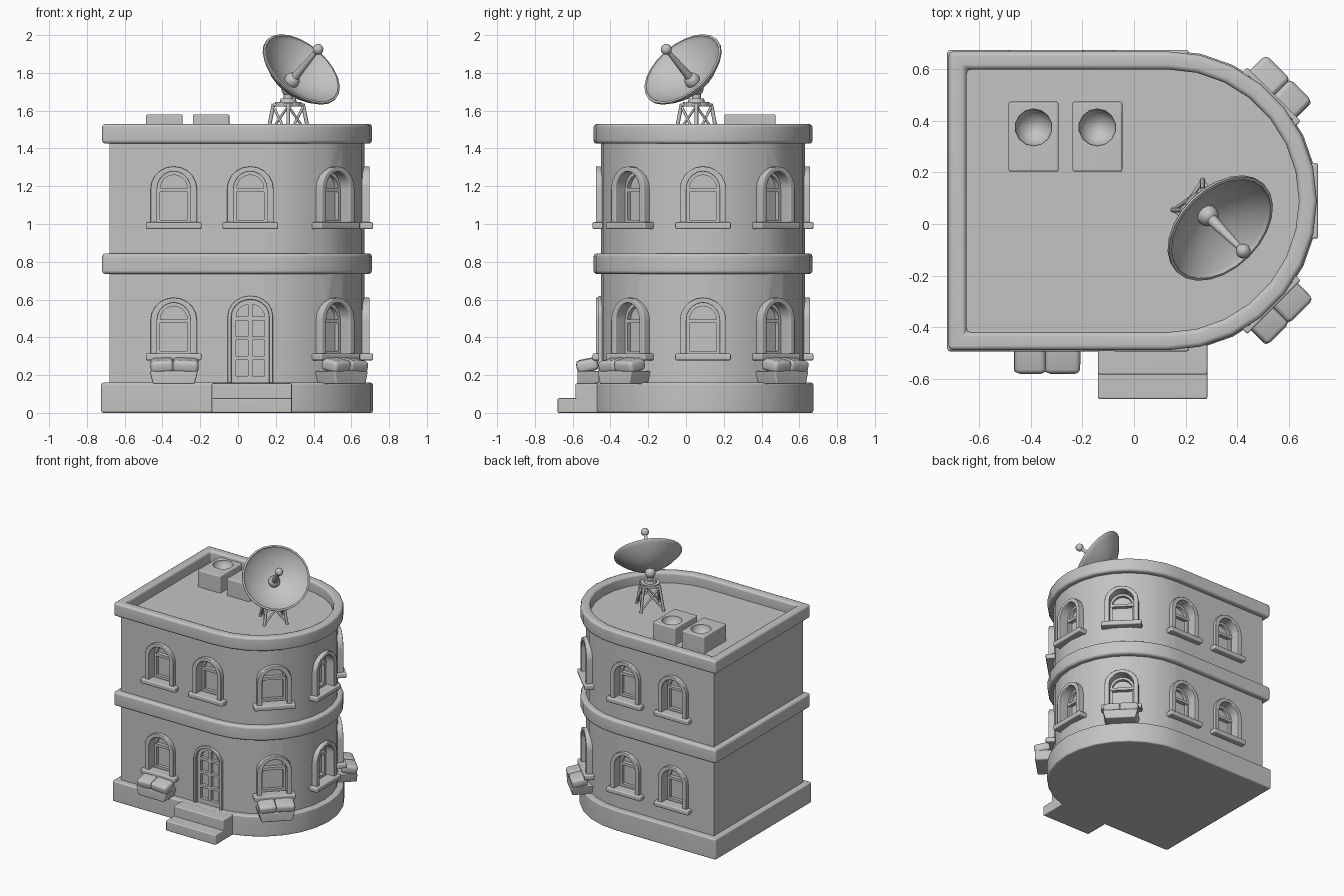
import bpy, bmesh
from math import sin, cos, pi, radians
from mathutils import Vector, Matrix

cube = bpy.data.objects.get("Cube")
if cube:
    bpy.data.objects.remove(cube, do_unlink=True)

GREY = (0.55, 0.55, 0.54, 1)
stone = bpy.data.materials.new("plain grey")
stone.use_nodes = True
stone.diffuse_color = GREY
stone.node_tree.nodes["Principled BSDF"].inputs["Base Color"].default_value = GREY
made = []


def finish(name, bm, matrix=None, bevel=0.0, segments=2):
    bmesh.ops.recalc_face_normals(bm, faces=bm.faces)
    if bevel:
        sharp = [e for e in bm.edges if e.calc_face_angle(0) > radians(35)]
        bmesh.ops.bevel(bm, geom=sharp, offset=bevel, segments=segments,
                        profile=0.5, affect='EDGES', clamp_overlap=True)
    if matrix is not None:
        bm.transform(matrix)
    mesh = bpy.data.meshes.new(name)
    bm.to_mesh(mesh)
    bm.free()
    mesh.materials.append(stone)
    obj = bpy.data.objects.new(name, mesh)
    bpy.context.collection.objects.link(obj)
    made.append(obj)
    return obj


def add_prism(bm, outline, z0, z1, inner=None):
    """Extruded outline; with an inner outline of equal length it is a ring."""
    def loop(pts, z):
        return [bm.verts.new((x, y, z)) for x, y in pts]

    def bridge(a, b):
        for i in range(len(a)):
            j = (i + 1) % len(a)
            bm.faces.new((a[i], a[j], b[j], b[i]))
    low, high = loop(outline, z0), loop(outline, z1)
    bridge(low, high)
    if inner:
        in_low, in_high = loop(inner, z0), loop(inner, z1)
        bridge(in_high, in_low)
        bridge(high, in_high)
        bridge(in_low, low)
    else:
        bm.faces.new(high)
        bm.faces.new(low[::-1])


def prism(name, outline, z0, z1, inner=None, matrix=None, bevel=0.0):
    bm = bmesh.new()
    add_prism(bm, outline, z0, z1, inner)
    return finish(name, bm, matrix, bevel)


def rect(x0, x1, y0, y1):
    return [(x0, y0), (x1, y0), (x1, y1), (x0, y1)]


def footprint(grow, steps=14):
    """Building plan: square on one end, half round on the other."""
    r = 0.54 + grow
    arc = [(0.13 + r * sin(pi * i / steps), 0.09 - r * cos(pi * i / steps))
           for i in range(steps + 1)]
    return [(-0.68 - grow, 0.09 - r)] + arc + [(-0.68 - grow, 0.09 + r)]


def arch(half, bottom, spring, top, steps=10):
    arc = [(half * cos(pi * i / steps), spring + (top - spring) * sin(pi * i / steps))
           for i in range(steps + 1)]
    return [(-half, bottom), (half, bottom)] + arc


def on_wall(x, y, normal, z=0.0):
    """Local x runs along the wall, local y up, local z outward."""
    n = Vector(normal).normalized()
    u = Vector((0, 0, 1)).cross(n)
    m = Matrix((u, (0, 0, 1), n)).transposed().to_4x4()
    m.translation = (x, y, z)
    return m


def rod(name, a, b, r0, r1=None, sides=8):
    a, b = Vector(a), Vector(b)
    bm = bmesh.new()
    bmesh.ops.create_cone(bm, cap_ends=True, segments=sides, radius1=r0,
                          radius2=r0 if r1 is None else r1, depth=(b - a).length)
    m = Matrix.Translation((a + b) / 2) @ (b - a).to_track_quat('Z', 'Y').to_matrix().to_4x4()
    return finish(name, bm, m)


def ball(name, centre, r, sides=14):
    bm = bmesh.new()
    bmesh.ops.create_uvsphere(bm, u_segments=sides, v_segments=sides // 2 + 1, radius=r)
    return finish(name, bm, Matrix.Translation(centre))


def carve(obj, cutter_bm):
    cutter = finish("cutter", cutter_bm)
    cutter.hide_render = True
    made.remove(cutter)
    mod = obj.modifiers.new("openings", 'BOOLEAN')
    mod.operation, mod.solver, mod.object = 'DIFFERENCE', 'EXACT', cutter
    graph = bpy.context.evaluated_depsgraph_get()
    mesh = bpy.data.meshes.new_from_object(obj.evaluated_get(graph))
    obj.modifiers.clear()
    obj.data = mesh
    bpy.data.objects.remove(cutter, do_unlink=True)


# Body, plinth, bands
walls = prism("walls_and_roof", footprint(0), 0.1, 1.45)
prism("plinth", footprint(0.045), 0, 0.16, bevel=0.012)
prism("middle_band", footprint(0.04), 0.735, 0.845, inner=footprint(-0.03), bevel=0.018)
prism("roof_cornice", footprint(0.04), 1.425, 1.53, inner=footprint(-0.03), bevel=0.018)
prism("upper_step", rect(-0.14, 0.285, -0.585, -0.4), 0, 0.157, bevel=0.008)
prism("lower_step", rect(-0.14, 0.285, -0.68, -0.4), 0, 0.078, bevel=0.008)

# Window positions around the house
spots = []
for x in (-0.34, 0.065):
    spots += [(x, -0.45, (0, -1, 0)), (x, 0.63, (0, 1, 0))]
for deg in (-45, 0, 45):
    c, s = cos(radians(deg)), sin(radians(deg))
    spots.append((0.13 + 0.54 * c, 0.09 + 0.54 * s, (c, s, 0)))
door_spot = spots[2]
flower_spots = [spots[0], spots[4], spots[6]]

# Windows
hole = arch(0.088, 0.99, 1.185, 1.278)
cuts = bmesh.new()


def cut_opening(outline, depth, matrix):
    before = set(cuts.verts)
    add_prism(cuts, outline, -depth, 0.1)
    bmesh.ops.transform(cuts, matrix=matrix, verts=[v for v in cuts.verts if v not in before])


for level in (0, -0.695):
    for spot in spots:
        if level and spot == door_spot:
            continue
        m = on_wall(*spot, z=level)
        cut_opening(hole, 0.07, m)
        prism("window_frame", arch(0.123, 0.98, 1.185, 1.305), -0.03, 0.027,
              inner=hole, matrix=m, bevel=0.008)
        prism("window_sash", arch(0.09, 0.99, 1.185, 1.28), -0.075, -0.045,
              inner=arch(0.072, 1.022, 1.185, 1.26), matrix=m)
        prism("window_crossbar", rect(-0.085, 0.085, 1.17, 1.19), -0.075, -0.04, matrix=m)
        prism("window_sill", rect(-0.147, 0.147, 0.973, 1.01), -0.04, 0.045, matrix=m, bevel=0.008)

# Door
m = on_wall(*door_spot)
opening = arch(0.1, 0.155, 0.51, 0.6)
cut_opening(opening, 0.035, m)
prism("door_frame", arch(0.12, 0.155, 0.51, 0.62), -0.03, 0.014, inner=opening, matrix=m, bevel=0.005)
prism("door_leaf", arch(0.102, 0.155, 0.51, 0.602), -0.04, -0.008,
      inner=arch(0.075, 0.195, 0.51, 0.575), matrix=m)
prism("door_mullion", rect(-0.011, 0.011, 0.18, 0.59), -0.04, -0.01, matrix=m)
for z in (0.29, 0.395, 0.5):
    prism("door_crossbar", rect(-0.08, 0.08, z - 0.01, z + 0.01), -0.04, -0.01, matrix=m)
carve(walls, cuts)

# Flower boxes with two rounded clumps
for spot in flower_spots:
    m = on_wall(*spot)
    prism("flower_box", [(-0.11, 0.152), (0.11, 0.152), (0.128, 0.222), (-0.128, 0.222)],
          -0.03, 0.125, matrix=m, bevel=0.008)
    for x, half, tilt in ((-0.062, 0.061, 0.06), (0.063, 0.068, -0.05)):
        lean = Matrix.Translation((x, 0.252, 0.075)) @ Matrix.Rotation(tilt, 4, 'Z') \
            @ Matrix.Rotation(0.2, 4, 'X')
        prism("flower_clump", rect(-half, half, -0.033, 0.033), -0.06, 0.055,
              matrix=m @ lean, bevel=0.02)

# Rooftop fan units with round bowls
for x in (-0.39, -0.1425):
    unit = prism("fan_unit", rect(x - 0.097, x + 0.097, 0.203, 0.475), 1.44, 1.58, bevel=0.008)
    bowl = bmesh.new()
    bmesh.ops.create_uvsphere(bowl, u_segments=14, v_segments=9, radius=0.073)
    bowl.transform(Matrix.Translation((x, 0.375, 1.583)))
    carve(unit, bowl)

# Lattice stand
cx, cy = 0.266, 0.055


def corner(i, r, z):
    return (cx + r * cos(i * pi / 2), cy + r * sin(i * pi / 2), z)


for i in range(4):
    rod("stand_leg", corner(i, 0.115, 1.445), corner(i, 0.078, 1.635), 0.01)
    for j in (i - 1, i + 1):
        rod("stand_brace", corner(i, 0.113, 1.46), corner(j, 0.08, 1.625), 0.007)
    rod("stand_rail", corner(i, 0.079, 1.63), corner(i + 1, 0.079, 1.63), 0.009)
rod("stand_plate", (cx, cy, 1.622), (cx, cy, 1.645), 0.07, sides=16)
rod("stand_collar", (cx, cy, 1.645), (cx, cy, 1.665), 0.045, 0.04, sides=16)
rod("stand_neck", (cx, cy, 1.66), (cx, cy, 1.73), 0.024, sides=12)
ball("stand_joint", (cx, cy, 1.715), 0.038)

# Dish turned from a bowl profile
aim = Vector((0.54, -0.54, 0.645)).normalized()
rim = Vector((0.332, -0.013, 1.815))
R = 0.24
outer = [(R * t, 0.12 * (t * t - 1)) for t in (0, 0.25, 0.5, 0.75, 0.93, 1)]
inside = [((R - 0.014) * t, 0.1 * t * t - 0.1) for t in (0.97, 0.75, 0.5, 0.25, 0)]
profile = outer + [(R, 0.01), (R - 0.012, 0.012)] + inside
bm = bmesh.new()
pts = [bm.verts.new((r, 0, z)) for r, z in profile]
edges = [bm.edges.new(pair) for pair in zip(pts, pts[1:])]
bmesh.ops.spin(bm, geom=pts + edges, cent=(0, 0, 0), axis=(0, 0, 1),
               angle=2 * pi, steps=24, use_merge=True)
bmesh.ops.remove_doubles(bm, verts=bm.verts, dist=0.0005)
turn = aim.to_track_quat('Z', 'Y').to_matrix().to_4x4()
finish("dish", bm, Matrix.Translation(rim) @ turn)
ball("dish_hub", rim - aim * 0.085, 0.042)
rod("dish_arm", rim - aim * 0.085, rim + aim * 0.16, 0.024, 0.011, sides=12)
ball("dish_receiver", rim + aim * 0.17, 0.029)

# Smooth shading with crisp edges
bpy.ops.object.select_all(action='DESELECT')
for obj in made:
    obj.select_set(True)
bpy.context.view_layer.objects.active = walls
bpy.ops.object.shade_smooth_by_angle(angle=radians(48))
for obj in made:
    weighted = obj.modifiers.new("even_normals", 'WEIGHTED_NORMAL')
    weighted.keep_sharp = True
